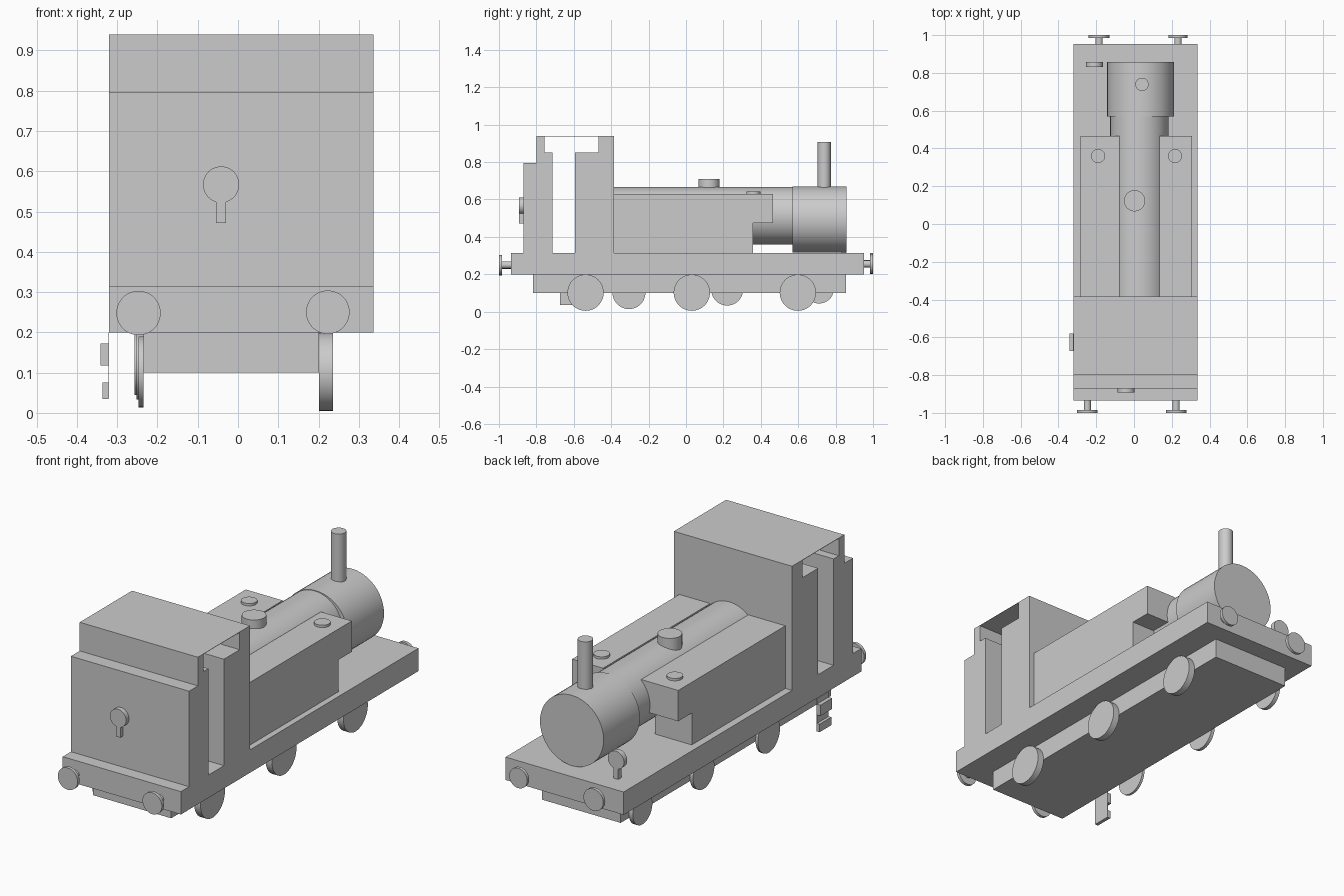
import bpy, bmesh
from math import pi
from mathutils import Matrix, Vector

cube = bpy.data.objects.get("Cube")
if cube:
    bpy.data.objects.remove(cube, do_unlink=True)

grey = bpy.data.materials.new("plain grey")
grey.use_nodes = True
COLOUR = (0.6, 0.6, 0.6, 1)
grey.diffuse_color = COLOUR
grey.node_tree.nodes["Principled BSDF"].inputs["Base Color"].default_value = COLOUR

TURN = {"x": Matrix.Rotation(pi / 2, 4, "Y"),
        "y": Matrix.Rotation(-pi / 2, 4, "X"),
        "z": Matrix.Identity(4)}


def finish(name, bm, smooth=False):
    bmesh.ops.recalc_face_normals(bm, faces=bm.faces)
    mesh = bpy.data.meshes.new(name)
    bm.to_mesh(mesh)
    bm.free()
    mesh.materials.append(grey)
    obj = bpy.data.objects.new(name, mesh)
    bpy.context.collection.objects.link(obj)
    if smooth:
        bpy.ops.object.select_all(action="DESELECT")
        obj.select_set(True)
        bpy.context.view_layer.objects.active = obj
        bpy.ops.object.shade_smooth_by_angle()
    return obj


def add_box(bm, x, y, z):
    size = Matrix.Diagonal((x[1] - x[0], y[1] - y[0], z[1] - z[0], 1))
    middle = Vector((sum(x) / 2, sum(y) / 2, sum(z) / 2))
    bmesh.ops.create_cube(bm, size=1, matrix=Matrix.Translation(middle) @ size)


def add_rod(bm, axis, centre, radius, length):
    bmesh.ops.create_cone(bm, cap_ends=True, segments=48, radius1=radius, radius2=radius,
                          depth=length, matrix=Matrix.Translation(centre) @ TURN[axis])


def box(name, x, y, z):
    bm = bmesh.new()
    add_box(bm, x, y, z)
    return finish(name, bm)


def rod(name, axis, centre, radius, length):
    bm = bmesh.new()
    add_rod(bm, axis, centre, radius, length)
    return finish(name, bm, True)


def extrude_side(name, outline, x):
    """Extrude a (y, z) outline across the given x range."""
    bm = bmesh.new()
    face = bm.faces.new([bm.verts.new((x[0], y, z)) for y, z in outline])
    grown = bmesh.ops.extrude_face_region(bm, geom=[face])["geom"]
    moved = [v for v in grown if isinstance(v, bmesh.types.BMVert)]
    bmesh.ops.translate(bm, verts=moved, vec=(x[1] - x[0], 0, 0))
    return finish(name, bm)


WIDE = (-0.32, 0.337)
DECK = 0.315

# Chassis
box("footplate", WIDE, (-0.935, 0.952), (0.2, DECK))
box("underframe", (-0.235, 0.201), (-0.818, 0.855), (0.1, 0.2))

# Wheels
for i, y in enumerate((-0.537, 0.031, 0.598)):
    rod(f"left_wheel_{i + 1}", "x", (0.218, y, 0.102), 0.097, 0.035)
for i, (y, z, r, t) in enumerate(((-0.305, 0.102, 0.088, 0.0125),
                                  (0.22, 0.118, 0.085, 0.0175),
                                  (0.712, 0.122, 0.078, 0.022))):
    rod(f"right_wheel_{i + 1}", "x", (-0.235 - t / 2, y, z), r, t)

# Buffers: a shaft with a disc at the end
for name, x, z, r, side in (("front_right_buffer", -0.247, 0.248, 0.055, -1),
                            ("front_left_buffer", 0.223, 0.25, 0.054, -1),
                            ("back_right_buffer", -0.185, 0.258, 0.055, 1),
                            ("back_left_buffer", 0.233, 0.255, 0.05, 1)):
    bm = bmesh.new()
    add_rod(bm, "y", (x, side * 0.96, z), 0.019, 0.06)
    add_rod(bm, "y", (x, side * 0.992, z), r, 0.016)
    finish(name, bm, True)

# Cab: two stepped blocks with a doorway between and a sheet roof
extrude_side("cab_front_block", [(-0.87, DECK), (-0.87, 0.795), (-0.8, 0.795), (-0.8, 0.938),
                                 (-0.757, 0.938), (-0.757, 0.85), (-0.715, 0.85),
                                 (-0.715, DECK)], WIDE)
extrude_side("cab_back_block", [(-0.593, DECK), (-0.593, 0.85), (-0.468, 0.85),
                                (-0.468, 0.938), (-0.385, 0.938), (-0.385, DECK)], WIDE)
box("cab_roof", WIDE, (-0.8, -0.385), (0.937, 0.939))

# Boiler and its fittings
rod("boiler", "y", (0.028, 0.1, 0.513), 0.154, 0.97)
rod("smokebox", "y", (0.035, 0.713, 0.493), 0.177, 0.288)
rod("chimney", "z", (0.042, 0.739, 0.765), 0.035, 0.285)
rod("steam_dome", "z", (0.003, 0.123, 0.66), 0.056, 0.1)

# Side tanks with a notch under the far end, and filler caps
TANK = [(-0.385, DECK), (-0.385, 0.63), (0.466, 0.63), (0.466, 0.475),
        (0.358, 0.475), (0.358, DECK)]
for side, x, cap in (("left", (0.135, 0.307), 0.217), ("right", (-0.283, -0.077), -0.19)):
    extrude_side(side + "_tank", TANK, x)
    rod(side + "_filler_cap", "z", (cap, 0.36, 0.63), 0.037, 0.024)

# Lamps: a disc on a short post
for name, x, y, z in (("front_lamp", -0.042, -0.88, 0.472), ("back_lamp", -0.21, 0.844, DECK)):
    bm = bmesh.new()
    add_rod(bm, "y", (x, y, z + 0.095), 0.045, 0.026)
    add_box(bm, (x - 0.0125, x + 0.0125), (y - 0.012, y + 0.012), (z, z + 0.07))
    finish(name, bm, True)

# Cab steps on a thin hanger
STEP = (-0.673, -0.58)
box("step_hanger", (-0.322, -0.32), STEP, (0.036, 0.2))
box("upper_step", (-0.342, -0.321), STEP, (0.118, 0.172))
box("lower_step", (-0.337, -0.321), STEP, (0.035, 0.075))
